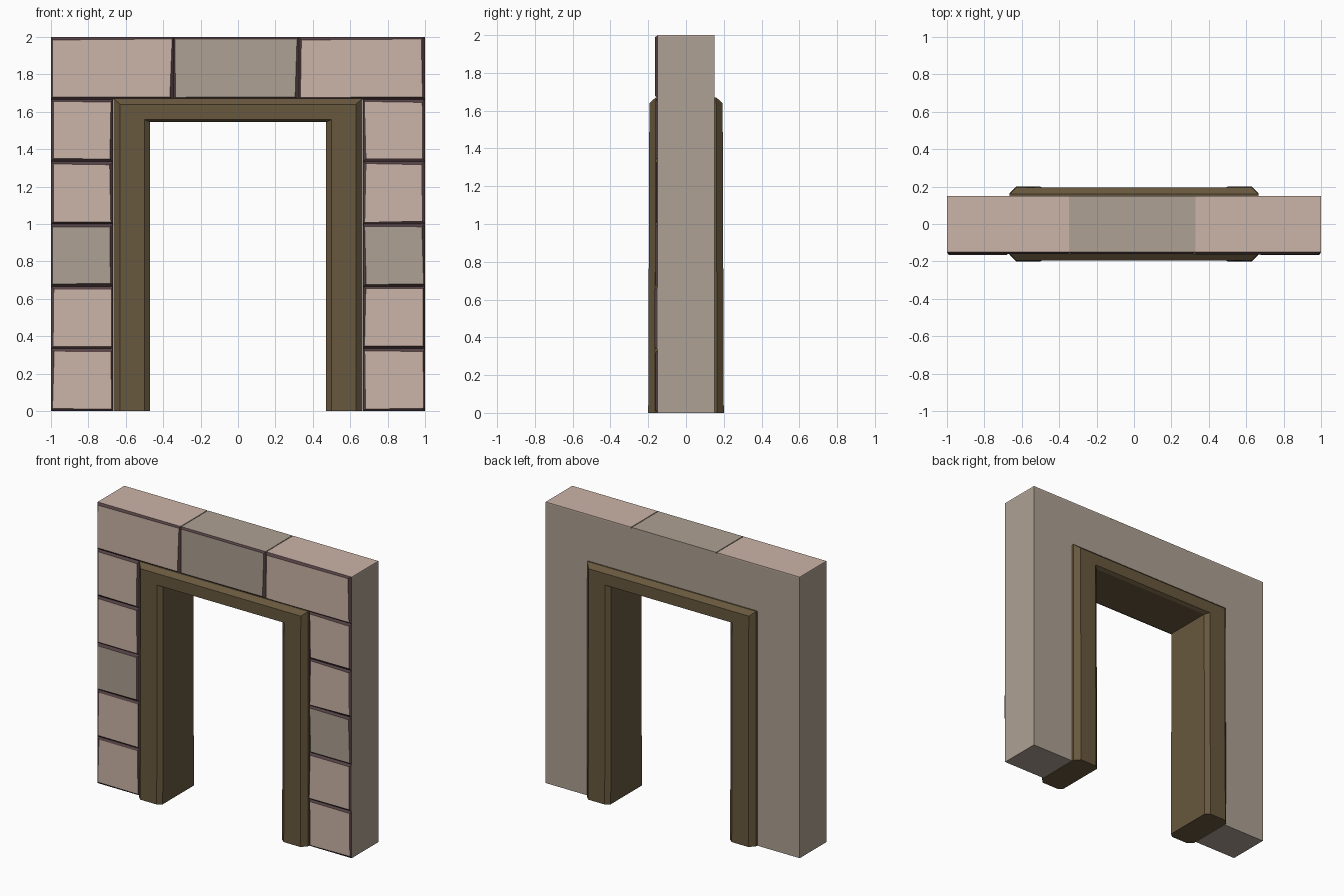
import bpy, bmesh, random

if "Cube" in bpy.data.objects:
    bpy.data.objects.remove(bpy.data.objects["Cube"])

random.seed(4)


def material(name, rgb):
    m = bpy.data.materials.new(name)
    m.diffuse_color = (*rgb, 1)
    m.use_nodes = True
    m.node_tree.nodes["Principled BSDF"].inputs["Base Color"].default_value = m.diffuse_color
    return m


PINK = material("pink_stone", (0.60, 0.456, 0.39))
GREY = material("grey_stone", (0.42, 0.356, 0.292))
MORTAR = material("dark_edge", (0.09, 0.053, 0.058))
WOOD = material("wood", (0.138, 0.098, 0.048))


def finish(bm, name, mats):
    bmesh.ops.recalc_face_normals(bm, faces=bm.faces)
    me = bpy.data.meshes.new(name)
    bm.to_mesh(me)
    bm.free()
    for m in mats:
        me.materials.append(m)
    ob = bpy.data.objects.new(name, me)
    bpy.context.collection.objects.link(ob)
    return ob


def loft(name, rings, mats, first_mat=0, last_mat=0):
    """Skin a list of equal-length point rings and cap both ends."""
    bm = bmesh.new()
    vs = [[bm.verts.new(p) for p in r] for r in rings]
    n = len(rings[0])
    for a, b in zip(vs, vs[1:]):
        for i in range(n):
            j = (i + 1) % n
            bm.faces.new((a[i], a[j], b[j], b[i]))
    bm.faces.new(vs[0]).material_index = first_mat
    bm.faces.new(vs[-1]).material_index = last_mat
    return finish(bm, name, mats)


D = 0.15          # half depth of the wall
ROW = 1 / 3       # brick course height
IN = 0.667        # inner edge of the piers
TOP = 5 * ROW     # underside of the top course
CAP = 0.008       # thickness of the coloured top slabs

# Wall core: upside-down U
outline = [(-1, 0), (-1, 2 - CAP), (1, 2 - CAP), (1, 0),
           (IN, 0), (IN, TOP), (-IN, TOP), (-IN, 0)]
loft("wall_core", [[(x, y, z) for x, z in outline] for y in (-D, D)], [GREY])


# Facing bricks: full cell at the wall, uneven chamfer to the front face
def brick(name, x0, x1, z0, z1, face):
    corners = [(x0, z0, 1, 1), (x1, z0, -1, 1), (x1, z1, -1, -1), (x0, z1, 1, -1)]
    depth = random.uniform(0.158, 0.166)
    back = [(x, -D, z) for x, z, _, _ in corners]
    front = [(x + sx * random.uniform(0.007, 0.02), -depth,
              z + sz * random.uniform(0.01, 0.018)) for x, z, sx, sz in corners]
    loft(name, [back, front], [MORTAR, face], 0, 1)


for side, (x0, x1) in (("left", (-1, -IN)), ("right", (IN, 1))):
    for r in range(5):
        brick(f"{side}_brick_{r + 1}", x0, x1, r * ROW, (r + 1) * ROW,
              GREY if r == 2 else PINK)

# Top course with coloured slabs separated by thin cracks
joints = [-1, -0.345, 0.325, 1]
for i in range(3):
    x0, x1 = joints[i], joints[i + 1]
    face = GREY if i == 1 else PINK
    brick(f"top_brick_{i + 1}", x0, x1, TOP, 2, face)
    a = x0 + (0.003 if i else 0)
    b = x1 - (0.003 if i < 2 else 0)
    loft(f"top_slab_{i + 1}",
         [[(a, -D, z), (b, -D, z), (b, D, z), (a, D, z)] for z in (2 - CAP, 2)],
         [face])

# Door frame: chamfered section (x on leg, z on lintel, half depth) with mitred corners
section = [(0.665, 1.67, 0.165), (0.63, 1.64, 0.2), (0.5, 1.558, 0.2), (0.47, 1.545, 0.175)]
loop = [(x, z, -y) for x, z, y in section] + [(x, z, y) for x, z, y in reversed(section)]


def station(side, at_top):
    k = 0.97 if at_top else 1      # the frame is slightly thinner at the top
    return [(side * x, y * k, z if at_top else 0) for x, z, y in loop]


loft("door_frame", [station(-1, False), station(-1, True),
                    station(1, True), station(1, False)], [WOOD])
